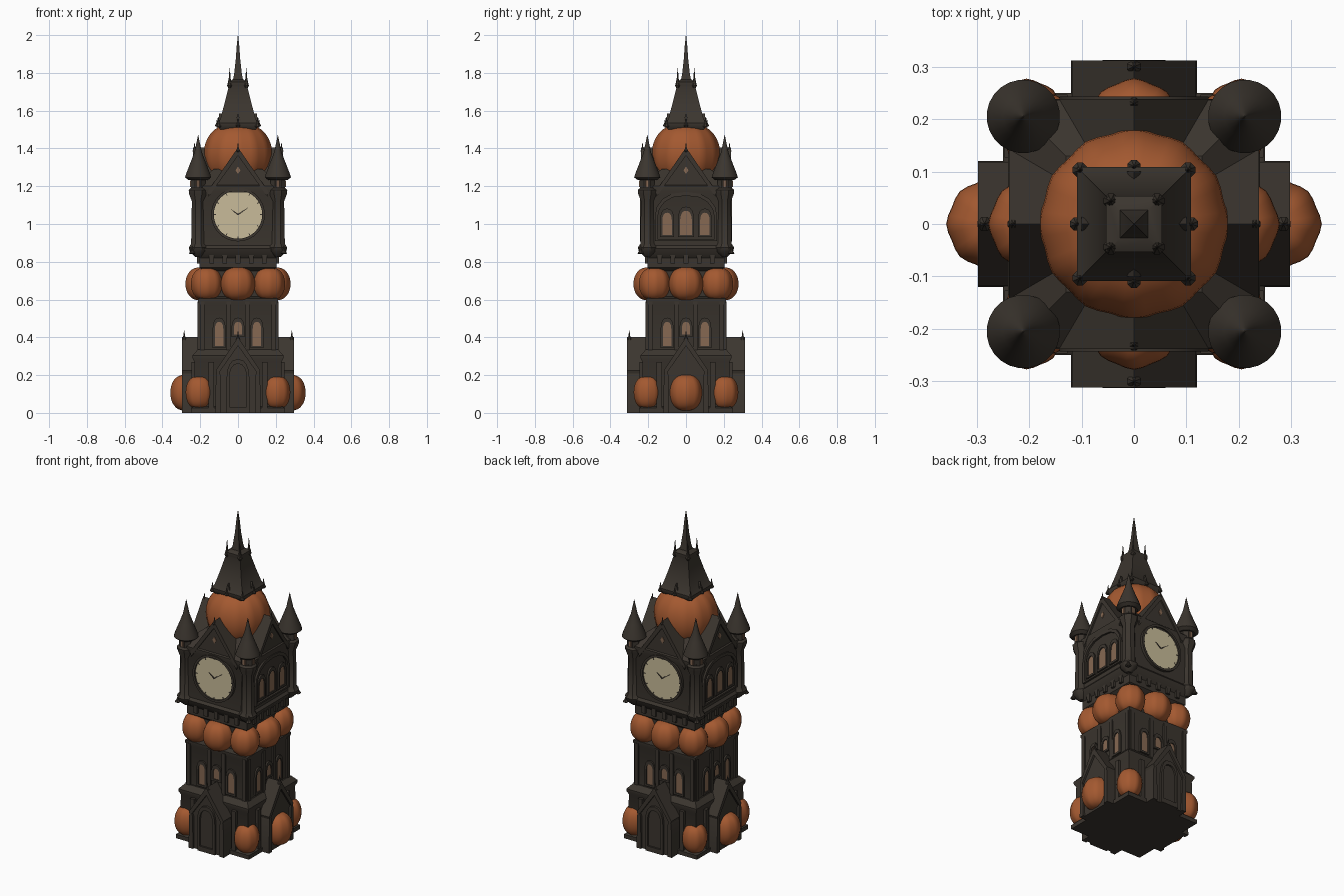
import bpy, bmesh, math
from mathutils import Matrix, Vector

if "Cube" in bpy.data.objects:
    bpy.data.objects.remove(bpy.data.objects["Cube"])


def material(name, rgb):
    m = bpy.data.materials.new(name)
    m.diffuse_color = (*rgb, 1)
    m.use_nodes = True
    m.node_tree.nodes["Principled BSDF"].inputs["Base Color"].default_value = m.diffuse_color
    return m


STONE = material("dark_stone", (0.044, 0.036, 0.028))
ORANGE = material("pumpkin_orange", (0.37, 0.10, 0.03))
CREAM = material("clock_cream", (0.58, 0.50, 0.32))
TAN = material("window_tan", (0.24, 0.14, 0.085))


def finish(name, bm, mat, side=0):
    """Turn a bmesh into an object, rotated to one of the four tower sides."""
    bmesh.ops.remove_doubles(bm, verts=bm.verts, dist=1e-5)
    bmesh.ops.recalc_face_normals(bm, faces=bm.faces)
    bm.transform(Matrix.Rotation(side * math.pi / 2, 4, 'Z'))
    me = bpy.data.meshes.new(name)
    bm.to_mesh(me)
    bm.free()
    me.materials.append(mat)
    ob = bpy.data.objects.new(name, me)
    bpy.context.collection.objects.link(ob)
    return ob


def lathe(name, profile, n=8, at=(0, 0), mat=STONE, square=False, side=0):
    """Revolve (radius, z) points; square=True gives a four-sided tower part."""
    bm = bmesh.new()
    if square:
        n = 4
    k = math.sqrt(2) if square else 1
    rings = []
    for r, z in profile:
        rings.append([bm.verts.new((at[0] + k * r * math.cos(2 * math.pi * (i + .5) / n),
                                    at[1] + k * r * math.sin(2 * math.pi * (i + .5) / n), z))
                      for i in range(n)])
    for a, b in zip(rings, rings[1:]):
        for i in range(n):
            j = (i + 1) % n
            bm.faces.new((a[i], a[j], b[j], b[i]))
    bm.faces.new(rings[0])
    bm.faces.new(rings[-1])
    return finish(name, bm, mat, side)


def prism(name, pts, y0, y1, side=0, mat=STONE):
    """Extrude an (x, z) outline between two depths."""
    bm = bmesh.new()
    a = [bm.verts.new((x, y0, z)) for x, z in pts]
    b = [bm.verts.new((x, y1, z)) for x, z in pts]
    bm.faces.new(a)
    bm.faces.new(b)
    for i in range(len(pts)):
        j = (i + 1) % len(pts)
        bm.faces.new((a[i], a[j], b[j], b[i]))
    return finish(name, bm, mat, side)


def ring(name, outer, inner, y0, y1, side=0, mat=STONE):
    """Frame between two matching (x, z) outlines."""
    bm = bmesh.new()
    loops = [[bm.verts.new((x, y, z)) for x, z in p]
             for p, y in ((outer, y0), (inner, y0), (inner, y1), (outer, y1))]
    for a, b in zip(loops, loops[1:] + loops[:1]):
        for i in range(len(a)):
            j = (i + 1) % len(a)
            bm.faces.new((a[i], a[j], b[j], b[i]))
    return finish(name, bm, mat, side)


def arch(cx, w, z0, z1):
    """Pointed arch outline with half width w."""
    h = min(1.6 * w, (z1 - z0) * .5)
    right = [(w, z0)] + [(w * math.cos(t * math.pi / 8) ** .8, z1 - h + h * math.sin(t * math.pi / 8))
                         for t in range(4)]
    return [(cx + x, z) for x, z in right] + [(cx, z1)] + [(cx - x, z) for x, z in reversed(right)]


def circle(r, cz, n=40):
    return [(r * math.cos(2 * math.pi * i / n), cz + r * math.sin(2 * math.pi * i / n)) for i in range(n)]


def pumpkin(name, at, r, h, ribs=10, depth=.05):
    """Ribbed, slightly boxy globe."""
    bm = bmesh.new()
    bmesh.ops.create_uvsphere(bm, u_segments=ribs * 4, v_segments=16, radius=1)
    for v in bm.verts:
        a = math.atan2(v.co.y, v.co.x)
        q = math.hypot(v.co.x, v.co.y)
        s = (q ** .7 / q if q > 1e-4 else 1) * (1 - depth * (.5 - .5 * math.cos(ribs * a)))
        v.co = Vector((at[0] + v.co.x * s * r, at[1] + v.co.y * s * r, at[2] + v.co.z * h))
    return finish(name, bm, ORANGE)


def window(cx, w, z0, z1, y, side):
    prism("window_pane", arch(cx, w, z0, z1), y + .004, y - .004, side, TAN)
    ring("window_frame", arch(cx, w + .012, z0 - .012, z1 + .022), arch(cx, w, z0, z1), y + .01, y - .01, side)


def spike(name, at, r, z0, z1, side=0):
    lathe(name, [(r * .6, z0), (r, z0 + .12 * (z1 - z0)), (r * .4, z0 + .45 * (z1 - z0)), (.0008, z1)], 8, at, side=side)


def chevron(name, w, z0, z1, t, y0, y1, side):
    prism(name, [(-w, z0), (0, z1), (w, z0), (w - t * .3, z0 - t), (0, z1 - t * 1.8), (-w + t * .3, z0 - t)], y0, y1, side)


CORNERS = [(sx, sy) for sx in (-1, 1) for sy in (-1, 1)]

# Tower body
lathe("plinth", [(.25, 0), (.25, .025), (.235, .035)], square=True)
lathe("base_block", [(.235, 0), (.23, .27), (.24, .29), (.24, .305), (.213, .335)], square=True)
lathe("shaft", [(.205, .30), (.205, .57), (.213, .59), (.213, .605), (.18, .615), (.18, .75), (.205, .77),
                (.205, .82), (.23, .85), (.238, .87), (.226, .885)], square=True)
lathe("clock_stage", [(.226, .86), (.226, 1.15), (.236, 1.175), (.236, 1.20), (.13, 1.29)], square=True)

# Pumpkins at the foot, around the belt and under the spire
for sx, sy in CORNERS:
    pumpkin("foot_pumpkin", (.205 * sx, .205 * sy, .108), .072, .086, 8)
    pumpkin("belt_corner_pumpkin", (.165 * sx, .165 * sy, .683), .084, .086, 8)
for s in (-1, 1):
    pumpkin("side_pumpkin", (.27 * s, 0, .107), .088, .095, 8)
    pumpkin("belt_pumpkin", (.188 * s, 0, .683), .09, .088, 8)
    pumpkin("belt_pumpkin", (0, .188 * s, .683), .09, .088, 8)
pumpkin("crown_pumpkin", (0, 0, 1.365), .182, .165, 12, .03)

for side in range(4):
    door_side = side % 2 == 0
    e = .30 if door_side else .285
    # Gabled porch with coping and finial
    prism("porch", [(-.108, 0), (-.105, .235), (0, .39), (.105, .235), (.108, 0)], -.2, -e, side)
    chevron("porch_coping", .118, .225, .402, .026, -.2, -e - .012, side)
    spike("porch_finial", (0, -e), .014, .38, .435, side)
    for s in (-1, 1):
        x = s * .105
        prism("porch_pier", [(x - .015, 0), (x - .012, .20), (x, .23), (x + .012, .20), (x + .015, 0)],
              -.22, -e - .012, side)
        # Buttresses beside the porch
        x = s * .142
        prism("buttress", [(x - .015, 0), (x - .015, .27), (x + .015, .27), (x + .015, 0)], -.2, -.247, side)
    if door_side:
        prism("door", arch(0, .045, .03, .26), -.28, -e - .002, side)
        ring("door_frame", arch(0, .06, .0, .285), arch(0, .045, .03, .26), -.28, -e - .013, side)

    # Shaft windows and corner pilasters
    for cx in (-.1, 0, .1):
        window(cx, .022, .355 if cx else .415, .482, -.205, side)
    for cx in (-.19, -.05, .05, .19):
        prism("pilaster", [(cx - .012, .31), (cx - .012, .59), (cx + .012, .59), (cx + .012, .31)], -.19, -.215, side)
    # Brackets below the cornice
    for i in range(5):
        cx = -.14 + .07 * i
        prism("bracket", [(cx - .012, .79), (cx - .014, .85), (cx + .014, .85), (cx + .012, .79)], -.19, -.218, side)

    # Steep gable above the clock stage
    prism("gable", [(-.155, 1.16), (0, 1.385), (.155, 1.16)], -.08, -.229, side)
    chevron("gable_coping", .162, 1.17, 1.405, .024, -.08, -.238, side)
    spike("gable_finial", (0, -.23), .012, 1.38, 1.43, side)
    prism("gable_light", [(-.013, 1.285), (0, 1.265), (.013, 1.285), (0, 1.305)], -.226, -.233, side, TAN)

    if door_side:
        # Clock face, rim, ticks and hands
        prism("clock_face", circle(.13, 1.05), -.225, -.233, side, CREAM)
        ring("clock_rim", circle(.142, 1.05), circle(.128, 1.05), -.22, -.243, side)
        for i in range(12):
            a = i * math.pi / 6
            c, s = math.cos(a), math.sin(a)
            prism("clock_tick", [(c * r - s * t, 1.05 + s * r + c * t) for r, t in
                                 ((.116, -.002), (.127, -.002), (.127, .002), (.116, .002))], -.23, -.235, side)
        for a, length in ((.6, .065), (2.5, .045)):
            c, s = math.cos(a), math.sin(a)
            prism("clock_hand", [(c * r - s * t, 1.05 + s * r + c * t) for r, t in
                                 ((0, -.004), (length, -.001), (length, .001), (0, .004))], -.23, -.236, side)
    else:
        # Belfry windows under a blind arch
        for cx in (-.1, 0, .1):
            window(cx, .025 if cx else .031, .942, 1.06 if cx else 1.07, -.226, side)
        ring("belfry_arch", arch(0, .165, .91, 1.17), arch(0, .15, .92, 1.15), -.22, -.238, side)

    # Spire skirt dormer points
    prism("spire_dormer", [(-.02, 1.53), (0, 1.585), (.02, 1.53)], -.05, -.1, side)
    spike("spire_dormer_point", (0, -.11), .013, 1.515, 1.56, side)

# Corner turrets with conical caps
for sx, sy in CORNERS:
    at = (.211 * sx, .205 * sy)
    lathe("turret", [(.015, .825), (.048, .855), (.054, .875), (.04, .895), (.036, 1.12), (.052, 1.16), (.054, 1.18),
                     (.042, 1.19), (.042, 1.25)], 8, at)
    lathe("turret_cap", [(.05, 1.232), (.07, 1.247), (.062, 1.272), (.039, 1.33), (.020, 1.38), (.009, 1.43),
                         (.001, 1.47)], 24, at)
    spike("cornice_point", (.243 * sx, .24 * sy), .018, .84, .885)
    for dx, dy in ((0, sy), (sx, 0)):
        lathe("turret_light", [(.015, 1.195), (.015, 1.23)], 8, (at[0] + dx * .029, at[1] + dy * .029), TAN)
    # Spire corner points and upper pinnacles
    spike("spire_skirt_point", (.103 * sx, .103 * sy), .015, 1.51, 1.57)
    spike("spire_pinnacle", (.044 * sx, .044 * sy), .015, 1.72, 1.825)

# Spire
lathe("spire_roof", [(.095, 1.50), (.109, 1.52), (.109, 1.535), (.094, 1.555), (.072, 1.635), (.05, 1.725),
                     (.053, 1.735), (.053, 1.752), (.028, 1.765)], square=True)
lathe("spire_needle", [(.03, 1.75), (.021, 1.79), (.012, 1.87), (.007, 1.94), (.0008, 2.0)], square=True)

# Smooth rounded parts, keep sharp edges
bpy.ops.object.select_all(action='SELECT')
bpy.context.view_layer.objects.active = bpy.context.collection.objects[0]
bpy.ops.object.shade_smooth_by_angle(angle=math.radians(35))
